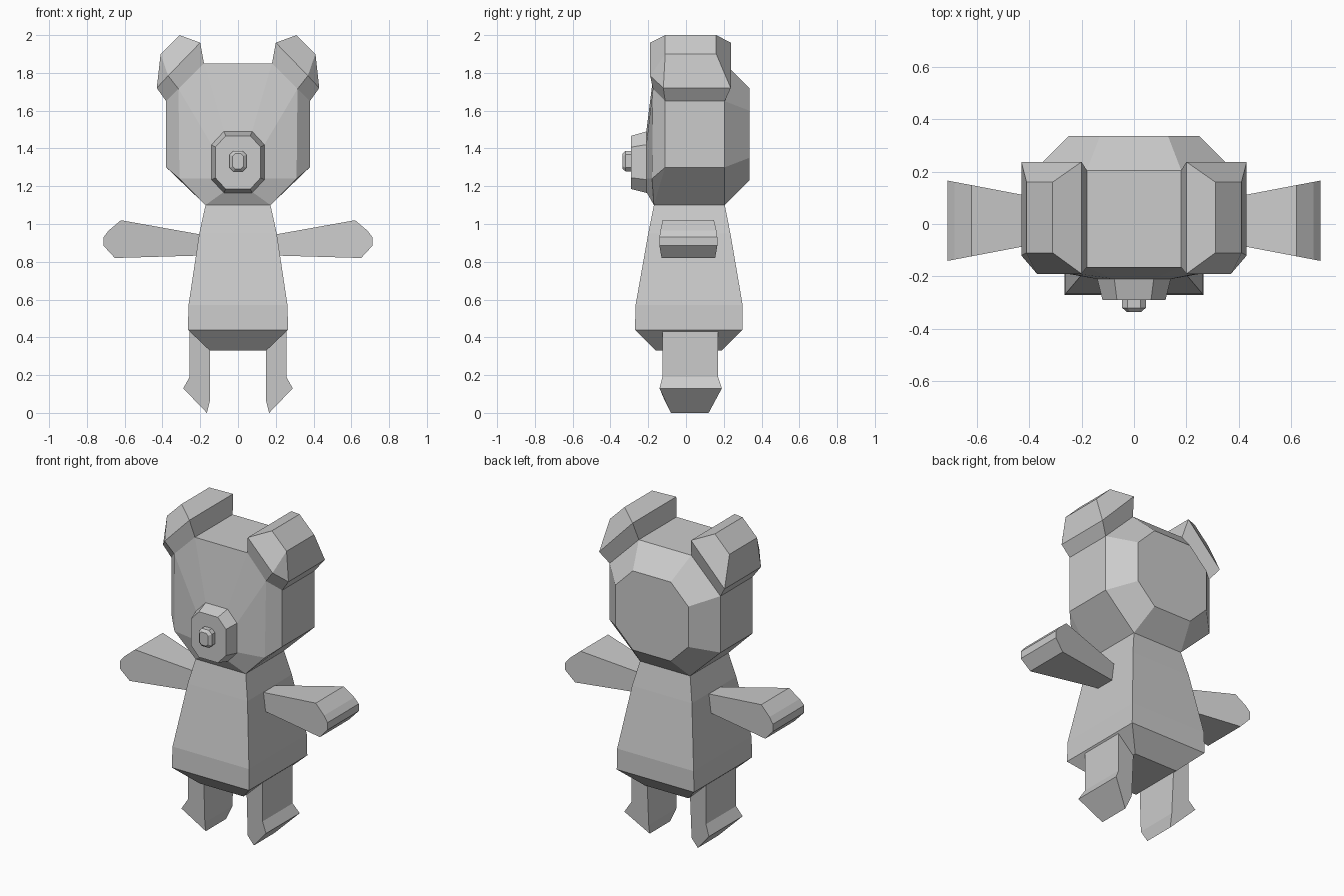
import bpy, bmesh

if "Cube" in bpy.data.objects:
    bpy.data.objects.remove(bpy.data.objects["Cube"])

grey = bpy.data.materials.new("plain grey")
grey.diffuse_color = (0.6, 0.6, 0.6, 1)
grey.use_nodes = True
grey.node_tree.nodes["Principled BSDF"].inputs["Base Color"].default_value = grey.diffuse_color


def finish(name, bm, mirror=False):
    """Clean the mesh and add it as a flat-shaded object."""
    bmesh.ops.remove_doubles(bm, verts=bm.verts, dist=0.0005)
    bmesh.ops.recalc_face_normals(bm, faces=bm.faces)
    me = bpy.data.meshes.new(name)
    bm.to_mesh(me)
    bm.free()
    me.materials.append(grey)
    ob = bpy.data.objects.new(name, me)
    bpy.context.collection.objects.link(ob)
    if mirror:
        ob.modifiers.new("Mirror", 'MIRROR').use_mirror_merge = False
    return ob


def loft(name, rings, mirror=False):
    """Skin a stack of equal-length rings and cap both ends."""
    bm = bmesh.new()
    loops = [[bm.verts.new(p) for p in ring] for ring in rings]
    n = len(loops[0])
    for a, b in zip(loops, loops[1:]):
        for i in range(n):
            j = (i + 1) % n
            # skip strips whose ends coincide
            if (a[i].co - b[i].co).length + (a[j].co - b[j].co).length > 0.001:
                bm.faces.new((a[i], a[j], b[j], b[i]))
    bm.faces.new(loops[0])
    bm.faces.new(loops[-1])
    return finish(name, bm, mirror)


def octagon(half):
    """Complete a right-hand half outline (x, y, z) with its mirror image."""
    return half + [(-x, y, z) for x, y, z in reversed(half)]


def oct_ring(y, x_in, x_out, z_lo, z_hi, cut):
    return octagon([(x_in, y, z_hi), (x_out, y, z_hi - cut),
                    (x_out, y, z_lo + cut), (x_in, y, z_lo)])


def slab(name, outline):
    """Outline in x, z with its own front and back y at every corner."""
    return loft(name, [[(x, y0, z) for x, z, y0, y1 in outline],
                       [(x, y1, z) for x, z, y0, y1 in outline]], True)


# Body: stacked rectangles
body = [(0.33, 0.15, -0.16, 0.19), (0.44, 0.265, -0.27, 0.30),
        (0.57, 0.262, -0.267, 0.30), (0.95, 0.205, -0.20, 0.235),
        (1.10, 0.172, -0.17, 0.205)]
loft("body", [[(-x, y0, z), (x, y0, z), (x, y1, z), (-x, y1, z)]
              for z, x, y0, y1 in body])

# Head: chamfered block, bulging toward the snout
top, bottom = (0.18, -0.165, 1.85), (0.172, -0.17, 1.10)
loft("head", [
    oct_ring(0.335, 0.13, 0.25, 1.23, 1.72, 0.12),
    octagon([(0.18, 0.205, 1.85), (0.38, 0.205, 1.65),
             (0.38, 0.205, 1.30), (0.172, 0.205, 1.10)]),
    octagon([top, (0.38, -0.11, 1.65), (0.38, -0.11, 1.30), bottom]),
    octagon([top, (0.315, -0.175, 1.715), (0.31, -0.18, 1.24), bottom]),
    oct_ring(-0.21, 0.075, 0.14, 1.17, 1.49, 0.07)])

# Snout and nose
loft("snout", [oct_ring(-0.20, 0.075, 0.14, 1.165, 1.49, 0.07),
               oct_ring(-0.21, 0.075, 0.14, 1.165, 1.49, 0.07),
               oct_ring(-0.29, 0.065, 0.12, 1.185, 1.467, 0.06)])
loft("nose", [oct_ring(-0.28, 0.025, 0.045, 1.278, 1.387, 0.02),
              oct_ring(-0.32, 0.025, 0.045, 1.278, 1.387, 0.02),
              oct_ring(-0.335, 0.016, 0.028, 1.292, 1.372, 0.013)])

# Ears: grow out of the head's upper chamfer and narrow to a flat top
ridge, outer = (0.31, -0.11, 2.0), (0.41, -0.11, 1.90)
loft("ear", [
    [top, (0.315, -0.175, 1.715), (0.38, -0.11, 1.65),
     (0.38, 0.205, 1.65), (0.18, 0.205, 1.85)],
    [(0.20, -0.19, 1.96), (0.37, -0.19, 1.785), (0.43, -0.12, 1.72),
     (0.43, 0.237, 1.72), (0.20, 0.237, 1.96)],
    [ridge, outer, outer, (0.41, 0.16, 1.90), (0.31, 0.16, 2.0)]], True)

# Arms: widen steadily toward the paw
arm = [(0.19, 0.943), (0.62, 1.02), (0.685, 0.965), (0.712, 0.93),
       (0.712, 0.885), (0.652, 0.82), (0.20, 0.833)]
slab("arm", [(x, z, 0.0125 - 0.018 - 0.19 * x, 0.0125 + 0.018 + 0.19 * x)
             for x, z in arm])

# Legs with wedge feet
slab("leg", [(0.147, 0.33, -0.125, 0.17), (0.256, 0.44, -0.125, 0.17),
             (0.256, 0.19, -0.125, 0.17), (0.29, 0.13, -0.14, 0.19),
             (0.165, 0.0, -0.08, 0.12), (0.147, 0.07, -0.115, 0.155)])
